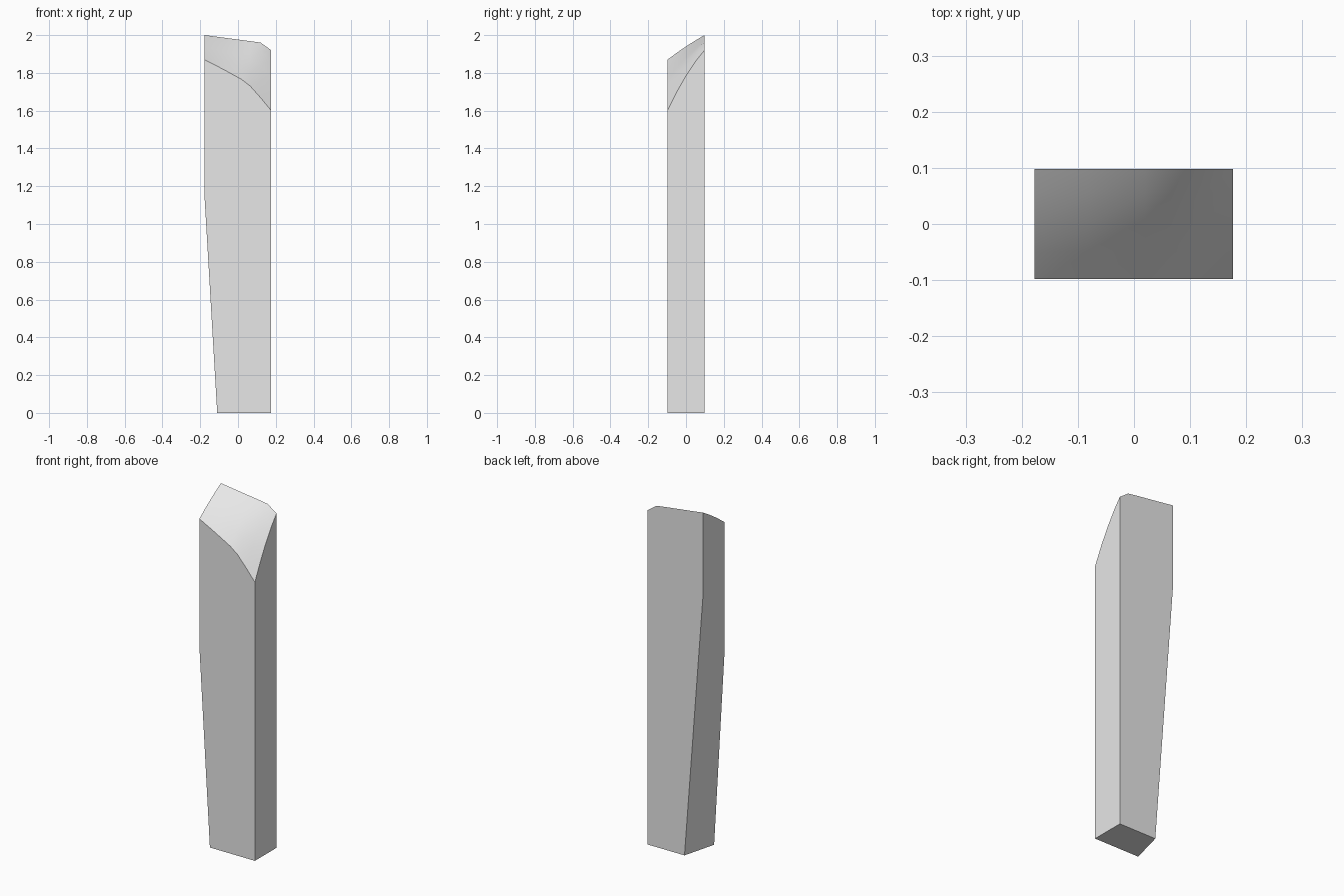
import bpy, bmesh, math

cube = bpy.data.objects.get("Cube")
if cube:
    bpy.data.objects.remove(cube, do_unlink=True)

# Single matte grey
grey = bpy.data.materials.new("Light grey")
grey.use_nodes = True
grey.diffuse_color = (0.8, 0.8, 0.8, 1)
bsdf = next(n for n in grey.node_tree.nodes if n.type == 'BSDF_PRINCIPLED')
bsdf.inputs["Base Color"].default_value = grey.diffuse_color

LEFT, RIGHT, HALF_Y = -0.177, 0.176, 0.098

# Sloped cap: x, height of the front rim, height of the back rim
RIM = [(LEFT, 1.87, 2.0), (-0.08, 1.82, 1.987), (0.02, 1.765, 1.974),
       (0.065, 1.73, 1.968), (0.12, 1.668, 1.96), (RIGHT, 1.6, 1.92)]
ROWS = [0, 0.25, 0.5, 0.78, 1]

bm = bmesh.new()


def cap_point(x, front, back, t):
    """Blend from the front rim to the back rim with a slight crown."""
    u = (x - LEFT) / (RIGHT - LEFT)
    crown = (0.005 + 0.02 * u) * 4 * t * (1 - t)
    return bm.verts.new((x, HALF_Y * (2 * t - 1), front + (back - front) * t + crown))


grid = [[cap_point(*rim, t) for rim in RIM] for t in ROWS]
for lower, upper in zip(grid, grid[1:]):
    for i in range(len(RIM) - 1):
        bm.faces.new((lower[i], lower[i + 1], upper[i + 1], upper[i]))

# Foot corners and the bend on the tapered edge
foot_fl = bm.verts.new((-0.11, -HALF_Y, 0))
foot_fr = bm.verts.new((RIGHT, -HALF_Y, 0))
foot_bl = bm.verts.new((-0.059, HALF_Y, 0))
foot_br = bm.verts.new((RIGHT, HALF_Y, 0))
bend_f = bm.verts.new((LEFT, -HALF_Y, 1.14))
bend_b = bm.verts.new((LEFT, HALF_Y, 1.53))

# Walls and base
bm.faces.new([bend_f, foot_fl, foot_fr] + grid[0][::-1])
bm.faces.new([foot_br, foot_bl, bend_b] + grid[-1])
bm.faces.new([foot_fr, foot_br] + [row[-1] for row in grid[::-1]])
bm.faces.new([bend_b, bend_f] + [row[0] for row in grid])
bm.faces.new([foot_bl, foot_fl, bend_f, bend_b])
bm.faces.new([foot_fl, foot_bl, foot_br, foot_fr])
bmesh.ops.recalc_face_normals(bm, faces=bm.faces)

mesh = bpy.data.meshes.new("tapered_post")
bm.to_mesh(mesh)
bm.free()
mesh.materials.append(grey)
post = bpy.data.objects.new("tapered_post", mesh)
bpy.context.collection.objects.link(post)

# Smooth cap, crisp corners
bpy.ops.object.select_all(action='DESELECT')
post.select_set(True)
bpy.context.view_layer.objects.active = post
bpy.ops.object.shade_smooth_by_angle(angle=math.radians(30))
